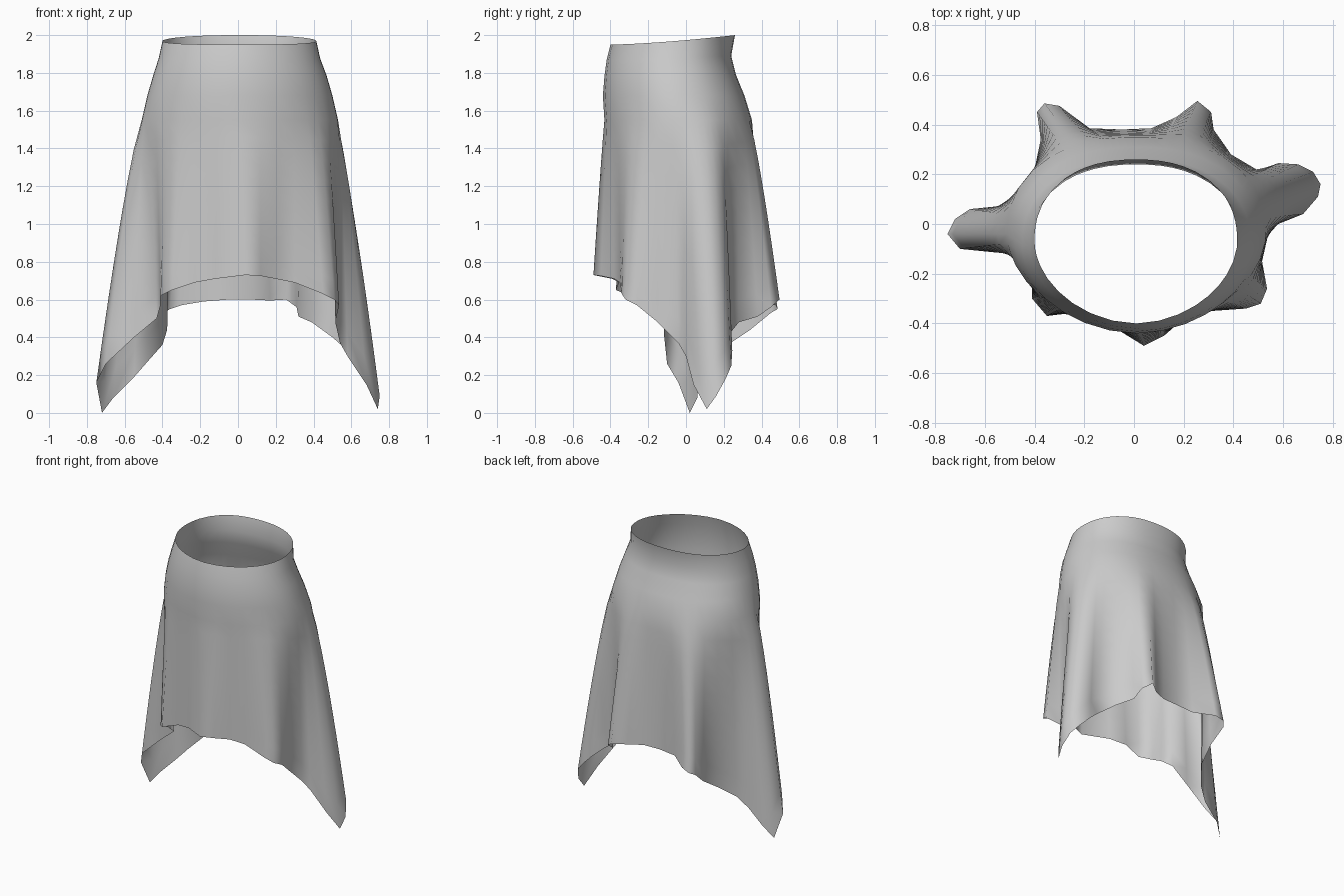
import bpy, math

if "Cube" in bpy.data.objects:
    bpy.data.objects.remove(bpy.data.objects["Cube"])

# Hem outline, counterclockwise from the front centre: x, y, z
HEM = [
    (.04, -.49, .73), (.12, -.45, .725), (.20, -.38, .71), (.30, -.35, .69), (.45, -.34, .63),
    (.51, -.32, .60), (.535, -.26, .57), (.515, -.15, .48), (.54, -.04, .37), (.58, .0, .30),
    (.68, .04, .15), (.74, .11, .02), (.75, .16, .09), (.72, .21, .18), (.66, .24, .25),
    (.58, .245, .33), (.50, .215, .40), (.39, .28, .48), (.32, .38, .51), (.31, .45, .56),
    (.255, .495, .60), (.17, .43, .595), (.07, .385, .60), (-.05, .38, .60), (-.18, .385, .59),
    (-.30, .475, .57), (-.36, .485, .55), (-.39, .45, .53), (-.375, .34, .44), (-.40, .22, .36),
    (-.48, .11, .27), (-.55, .07, .19), (-.66, .06, .08), (-.72, .02, .0), (-.75, -.04, .16),
    (-.70, -.10, .26), (-.55, -.115, .40), (-.43, -.12, .50), (-.41, -.21, .57), (-.41, -.30, .62),
    (-.35, -.37, .65), (-.23, -.355, .69), (-.12, -.39, .71),
]
N = len(HEM)

# Body rings from waist to hips: z front, z back, left x, right x, front y, back y
RINGS = [
    (1.95, 2.00, -.40, .415, -.40, .26),
    (1.87, 1.89, -.42, .435, -.42, .24),
    (1.78, 1.79, -.45, .47, -.432, .265),
    (1.68, 1.68, -.48, .50, -.44, .31),
    (1.55, 1.55, -.51, .53, -.432, .35),
]


def smooth(values, rounds):
    """Circular averaging."""
    for _ in range(rounds):
        values = [(values[i - 1] + 2 * values[i] + values[(i + 1) % N]) / 4 for i in range(N)]
    return values


def ring_point(ring, a):
    zf, zb, xl, xr, yf, yb = ring
    cx, cy = (xl + xr) / 2, (yf + yb) / 2
    n = 2.25 if math.sin(a) > 0 else 1.87
    rx, ry = (xr - xl) / 2, (yb - yf) / 2
    c, s = math.cos(a), math.sin(a)
    r = (abs(c / rx) ** n + abs(s / ry) ** n) ** (-1 / n)
    x, y = cx + r * c, cy + r * s
    return x, y, zf + (zb - zf) * ((y - yf) / (yb - yf)) ** 1.5


# Column directions: hem angles, evened out so the waist columns stay ordered
step = 2 * math.pi / N
offsets = []
for i, (x, y, z) in enumerate(HEM):
    d = math.atan2(y + .04, x) - (-math.pi / 2 + i * step)
    offsets.append((d + math.pi) % (2 * math.pi) - math.pi)
offsets = smooth(offsets, 3)
angles = [-math.pi / 2 + i * step + offsets[i] for i in range(N)]

# Flared body without folds
flare_x = smooth([p[0] for p in HEM], 10)
flare_y = smooth([p[1] for p in HEM], 10)

rows = [[ring_point(r, a) for a in angles] for r in RINGS]
hips = rows[-1]
STEPS = 9
for k in range(1, STEPS + 1):
    t = k / STEPS
    row = []
    for i, (hx, hy, hz) in enumerate(HEM):
        px, py, pz = hips[i]
        sx, sy = flare_x[i], flare_y[i]
        body, fold = t ** .75, t ** .85
        row.append((px + (sx - px) * body + (hx - sx) * fold,
                    py + (sy - py) * body + (hy - sy) * fold,
                    pz + (hz - pz) * t))
    rows.append(row)

# Skirt surface
verts = [p for row in rows for p in row]
faces = []
for r in range(len(rows) - 1):
    for i in range(N):
        j = (i + 1) % N
        faces.append((r * N + i, (r + 1) * N + i, (r + 1) * N + j, r * N + j))
mesh = bpy.data.meshes.new("draped_skirt")
mesh.from_pydata(verts, [], faces)
mesh.polygons.foreach_set("use_smooth", [True] * len(mesh.polygons))
mesh.update()
skirt = bpy.data.objects.new("draped_skirt", mesh)
bpy.context.collection.objects.link(skirt)
